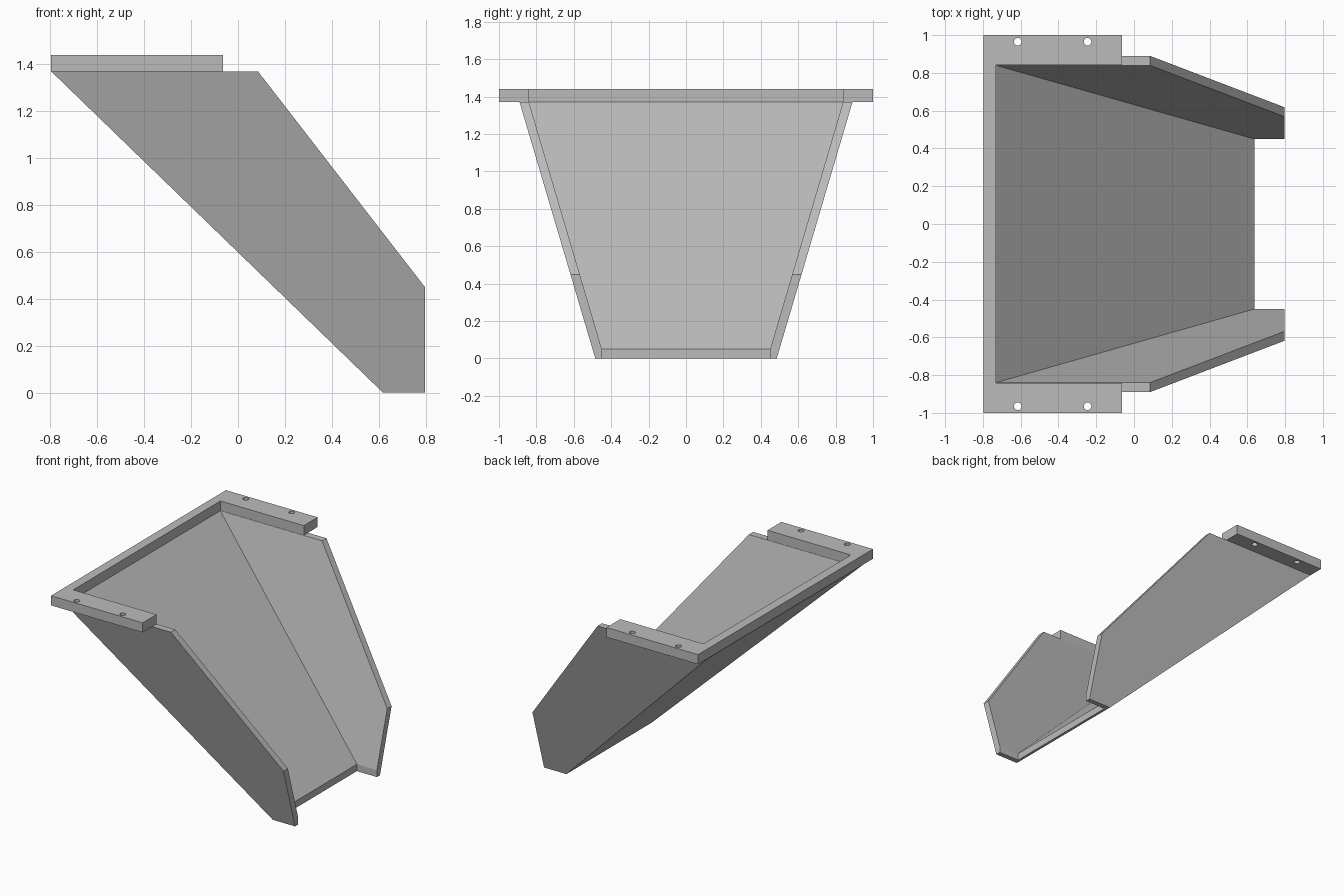
import bpy
import bmesh

old = bpy.data.objects.get("Cube")
if old:
    bpy.data.objects.remove(old, do_unlink=True)

grey = bpy.data.materials.new("light grey")
grey.use_nodes = True
COLOUR = (0.5, 0.5, 0.5, 1.0)
grey.diffuse_color = COLOUR
grey.node_tree.nodes["Principled BSDF"].inputs["Base Color"].default_value = COLOUR

TOP, RIM, BACK, END, LIP = 1.37, 1.44, -0.797, 0.797, 0.05
SLOPE = 0.2955                       # sideways flare of the walls per unit height


def finish(name, bm):
    bmesh.ops.recalc_face_normals(bm, faces=bm.faces)
    mesh = bpy.data.meshes.new(name)
    bm.to_mesh(mesh)
    bm.free()
    mesh.materials.append(grey)
    obj = bpy.data.objects.new(name, mesh)
    bpy.context.collection.objects.link(obj)
    return obj


def flared_solid(name, profile, half_width, flare):
    """Span an xz profile across y, with a half width that grows with height."""
    bm = bmesh.new()
    left, right = [[bm.verts.new((x, s * (half_width + flare * z), z))
                    for x, z in profile] for s in (1, -1)]
    bm.faces.new(left)
    bm.faces.new(right)
    for i in range(len(profile)):
        j = (i + 1) % len(profile)
        bm.faces.new((left[i], left[j], right[j], right[i]))
    return finish(name, bm)


def box(name, x0, x1, half_width, z0, z1):
    return flared_solid(name, [(x0, z0), (x1, z0), (x1, z1), (x0, z1)], half_width, 0)


def cut(obj, cutters):
    for cutter in cutters:
        cutter.hide_render = True
        mod = obj.modifiers.new("cut", 'BOOLEAN')
        mod.operation = 'DIFFERENCE'
        mod.solver = 'EXACT'
        mod.object = cutter
    bpy.context.view_layer.update()
    graph = bpy.context.evaluated_depsgraph_get()
    mesh = bpy.data.meshes.new_from_object(obj.evaluated_get(graph))
    obj.modifiers.clear()
    obj.data = mesh
    for cutter in cutters:
        bpy.data.objects.remove(cutter, do_unlink=True)


# Sloping chute: solid body with the trough and the open lower end removed
chute = flared_solid("chute", [(BACK, TOP), (0.085, TOP), (END, 0.45),
                               (END, 0), (0.618, 0)], 0.485, SLOPE)
fall = (TOP - LIP) / (0.637 + 0.73)
trough = flared_solid("trough_cutter", [(-0.73 - 0.1, TOP + 0.1 * fall), (0.637, LIP),
                                        (1, LIP), (1, TOP + 0.1 * fall)],
                      0.45 - SLOPE * LIP, SLOPE * 0.999)
outlet = box("outlet_cutter", 0.637, 1, 0.45, -0.1, 0.1)
cut(chute, [trough, outlet])

# Mounting flange: U-shaped rim with two bolt holes on each arm
flange = box("mounting_flange", BACK, -0.063, 1, TOP, RIM)
cutters = [box("opening_cutter", -0.73, 0.2, 0.842, 1, 2)]
for x in (-0.615, -0.246):
    for y in (-0.965, 0.965):
        bm = bmesh.new()
        bmesh.ops.create_cone(bm, cap_ends=True, segments=32, radius1=0.02,
                              radius2=0.02, depth=0.4)
        bmesh.ops.translate(bm, verts=bm.verts, vec=(x, y, RIM))
        cutters.append(finish("bolt_hole_cutter", bm))
cut(flange, cutters)
